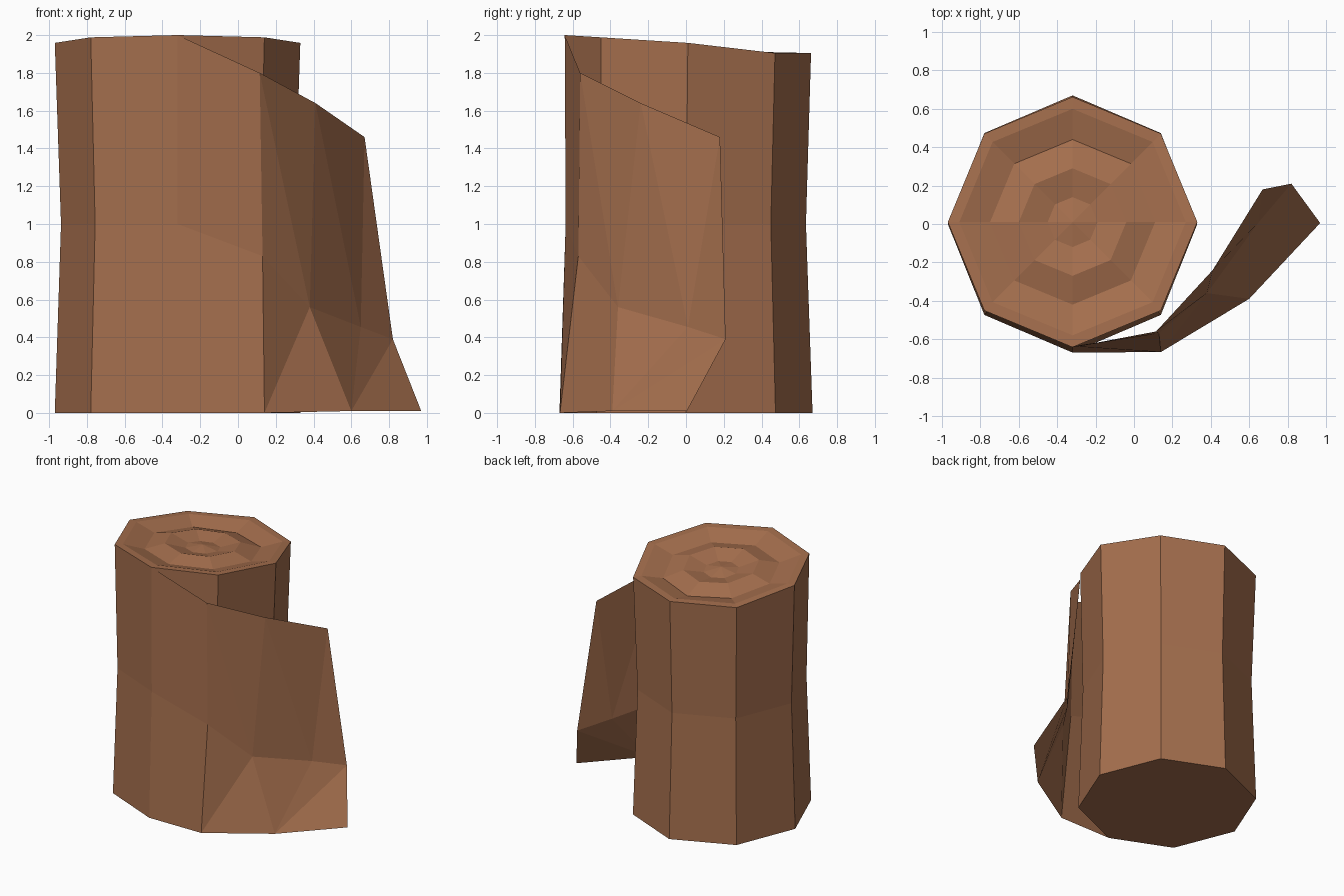
import bpy, bmesh, math

if "Cube" in bpy.data.objects:
    bpy.data.objects.remove(bpy.data.objects["Cube"])

bark = bpy.data.materials.new("brown wood")
bark.diffuse_color = (0.375, 0.158, 0.075, 1)
bark.use_nodes = True
bark.node_tree.nodes["Principled BSDF"].inputs["Base Color"].default_value = bark.diffuse_color
CX = -0.32


def finish(bm, name, recalc=True):
    if recalc:
        bmesh.ops.recalc_face_normals(bm, faces=bm.faces)
    me = bpy.data.meshes.new(name)
    bm.to_mesh(me)
    bm.free()
    me.materials.append(bark)
    ob = bpy.data.objects.new(name, me)
    bpy.context.collection.objects.link(ob)
    return ob


def top_z(y):
    # cut surface slopes gently down to the back
    return max(1.905, 1.96 - (0.117 if y > 0 else 0.0625) * y)


# Log: eight-sided, slightly waisted, with concentric ridges on the cut top
bm = bmesh.new()
# (x radius, y radius, centre y, z or offset from the cut, is on the cut)
profile = [(0.65, 0.67, 0, 0, False), (0.617, 0.635, 0, 1.0, False),
           (0.65, 0.652, 0.01, 0, True), (0.59, 0.59, 0.01, 0.0, True),
           (0.43, 0.43, 0.01, -0.045, True), (0.28, 0.28, 0.01, -0.005, True),
           (0.13, 0.13, 0.01, -0.045, True)]
rings = []
for rx, ry, cy, z, cut in profile:
    ring = []
    for i in range(8):
        a = i * math.pi / 4
        y = cy + ry * math.sin(a)
        ring.append(bm.verts.new((CX + rx * math.cos(a), y, z + (top_z(y) if cut else 0))))
    rings.append(ring)
for lo, hi in zip(rings, rings[1:]):
    for i in range(8):
        j = (i + 1) % 8
        bm.faces.new((lo[i], lo[j], hi[j], hi[i]))
bm.faces.new(rings[0][::-1])
centre = bm.verts.new((CX, 0.01, 1.935))
for i in range(8):
    bm.faces.new((rings[-1][i], rings[-1][(i + 1) % 8], centre))
finish(bm, "log")

# Peeling bark sheet: starts on the front edge and curls away to the right
bm = bmesh.new()
pts = {
    "T": [(-0.32, -0.642, 2.0), (0.115, -0.56, 1.80), (0.41, -0.24, 1.64), (0.67, 0.18, 1.46)],
    "M": [(-0.32, -0.637, 1.0), (0.13, -0.57, 0.83), (0.38, -0.36, 0.56),
          (0.65, 0.01, 0.455), (0.82, 0.21, 0.39)],
    "B": [(-0.32, -0.67, 0), (0.14, -0.667, 0), (0.60, -0.39, 0.01), (0.97, 0.005, 0.01)],
}
v = {k + str(i): bm.verts.new(p) for k, row in pts.items() for i, p in enumerate(row)}
for f in ("T0 M0 M1 T1", "T1 M1 M2", "T1 M2 T2", "T2 M2 M3", "T2 M3 T3", "T3 M3 M4",
          "M0 B0 B1 M1", "M1 B1 M2", "M2 B1 B2", "M2 B2 M3", "M3 B2 M4", "M4 B2 B3"):
    bm.faces.new([v[n] for n in f.split()])
finish(bm, "peeling_bark", recalc=False)
